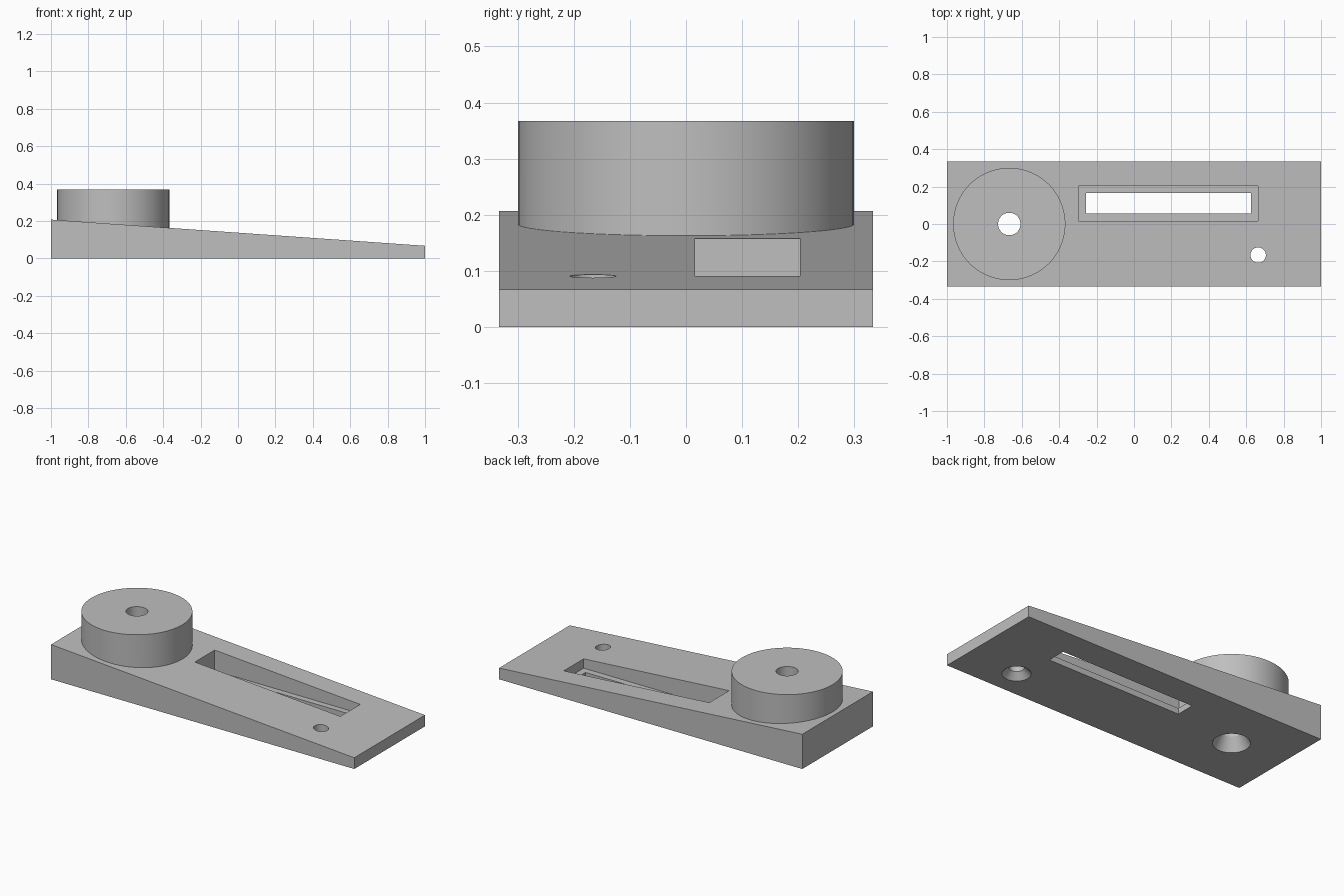
import bpy, bmesh, math
from mathutils import Matrix

if "Cube" in bpy.data.objects:
    bpy.data.objects.remove(bpy.data.objects["Cube"], do_unlink=True)

grey = bpy.data.materials.new("plain_grey")
grey.use_nodes = True
colour = (0.52, 0.52, 0.52, 1)
grey.diffuse_color = colour
grey.node_tree.nodes["Principled BSDF"].inputs["Base Color"].default_value = colour


def finish(name, bm):
    bmesh.ops.recalc_face_normals(bm, faces=bm.faces)
    mesh = bpy.data.meshes.new(name)
    bm.to_mesh(mesh)
    bm.free()
    mesh.materials.append(grey)
    obj = bpy.data.objects.new(name, mesh)
    bpy.context.collection.objects.link(obj)
    return obj


def prism(name, profile, y0, y1):
    """Extrude an (x, z) outline along y."""
    bm = bmesh.new()
    face = bm.faces.new([bm.verts.new((x, y0, z)) for x, z in profile])
    side = bmesh.ops.extrude_face_region(bm, geom=[face])["geom"]
    bmesh.ops.translate(bm, vec=(0, y1 - y0, 0),
                        verts=[v for v in side if isinstance(v, bmesh.types.BMVert)])
    return finish(name, bm)


def block(name, x0, x1, y0, y1, z0, z1):
    return prism(name, [(x0, z0), (x1, z0), (x1, z1), (x0, z1)], y0, y1)


def lathe(name, x, y, profile, sides):
    """Closed solid of revolution from (radius, z) rings, bottom to top."""
    bm = bmesh.new()
    rings = []
    for r, z in profile:
        ring = bmesh.ops.create_circle(bm, segments=sides, radius=r,
                                       matrix=Matrix.Translation((x, y, z)))
        rings.append(ring["verts"])
    for low, high in zip(rings, rings[1:]):
        for i in range(sides):
            j = (i + 1) % sides
            bm.faces.new((low[i], low[j], high[j], high[i]))
    bm.faces.new(rings[0])
    bm.faces.new(rings[-1])
    return finish(name, bm)


def combine(target, tool, operation):
    mod = target.modifiers.new(operation.lower(), 'BOOLEAN')
    mod.operation = operation
    mod.solver = 'EXACT'
    mod.object = tool
    bpy.context.view_layer.objects.active = target
    bpy.ops.object.modifier_apply(modifier=mod.name)
    bpy.data.objects.remove(tool, do_unlink=True)


# Sloping wedge body with the round boss standing on its thick end
body = prism("wedge_base_with_boss", [(-1, 0), (1, 0), (1, 0.067), (-1, 0.207)], -0.333, 0.333)
boss = lathe("boss", -0.667, 0, [(0.3, 0.05), (0.3, 0.367)], 96)
combine(body, boss, 'UNION')

# Recessed pocket with a narrower slot through its floor
combine(body, block("pocket", -0.296, 0.664, 0.016, 0.203, 0.035, 0.3), 'DIFFERENCE')
combine(body, block("slot", -0.257, 0.625, 0.055, 0.167, -0.1, 0.1), 'DIFFERENCE')


# Screw holes, countersunk from the underside
def screw_hole(x, y, r, head, depth):
    slope = (head - r) / depth
    rings = [(head + slope * 0.02, -0.02), (r, depth), (r, 0.5)]
    combine(body, lathe("screw_hole", x, y, rings, 48), 'DIFFERENCE')


screw_hole(-0.667, 0, 0.06, 0.1, 0.075)
screw_hole(0.664, -0.166, 0.041, 0.077, 0.037)

# Smooth the round walls, keep the edges crisp
bpy.ops.object.select_all(action='DESELECT')
body.select_set(True)
bpy.context.view_layer.objects.active = body
bpy.ops.object.shade_smooth_by_angle(angle=math.radians(25))
